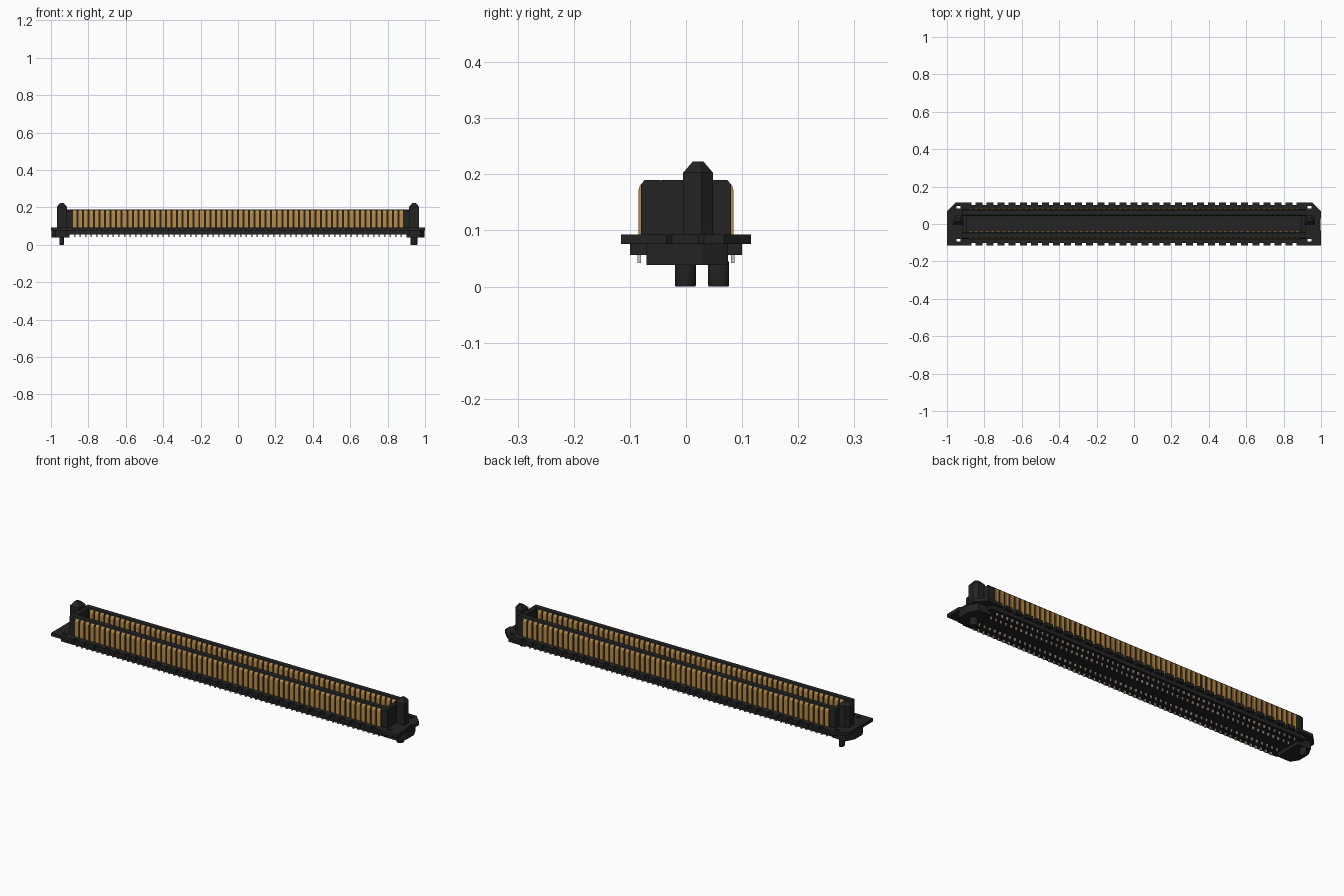
import bpy, bmesh, math

if "Cube" in bpy.data.objects:
    bpy.data.objects.remove(bpy.data.objects["Cube"])

def material(name, rgb):
    m = bpy.data.materials.new(name)
    m.diffuse_color = (*rgb, 1)
    m.use_nodes = True
    m.node_tree.nodes["Principled BSDF"].inputs["Base Color"].default_value = m.diffuse_color
    return m

BLACK = material("black plastic", (0.017, 0.017, 0.017))
GOLD = material("gold plating", (0.50, 0.26, 0.06))
TIN = material("tin", (0.60, 0.55, 0.52))

PINS, PITCH = 60, 0.0296
PIN_X = [(i - (PINS - 1) / 2) * PITCH for i in range(PINS)]

def finish(bm, name, mat):
    bmesh.ops.recalc_face_normals(bm, faces=bm.faces)
    me = bpy.data.meshes.new(name)
    bm.to_mesh(me)
    bm.free()
    me.materials.append(mat)
    ob = bpy.data.objects.new(name, me)
    bpy.context.collection.objects.link(ob)
    return ob

def loft(bm, rings):
    """Closed solid through rings holding equal numbers of points."""
    vs = [[bm.verts.new(p) for p in r] for r in rings]
    n = len(vs[0])
    bm.faces.new(vs[0])
    bm.faces.new(vs[-1])
    for a, b in zip(vs, vs[1:]):
        for i in range(n):
            j = (i + 1) % n
            bm.faces.new((a[i], a[j], b[j], b[i]))

def add_box(bm, x0, x1, y0, y1, z0, z1):
    c = [(x0, y0), (x1, y0), (x1, y1), (x0, y1)]
    loft(bm, [[(x, y, z) for x, y in c] for z in (z0, z1)])

def box(name, *d):
    bm = bmesh.new()
    add_box(bm, *d)
    return finish(bm, name, BLACK)

def prism_x(bm, profile, x0, x1):
    loft(bm, [[(x, y, z) for y, z in profile] for x in (x0, x1)])

# Flange outline with notched long edges and cut rear corners
def notched_edge(side):
    pts = []
    for i in range(30):
        cx = (i - 14.5) * 2 * PITCH
        for dx, y in ((-0.011, 0.116), (-0.011, 0.101), (0.011, 0.101), (0.011, 0.116)):
            pts.append((cx + dx, side * y))
    return pts

outline = [(-1, -0.116)] + notched_edge(-1) + [
    (1, -0.116), (1, -0.035), (0.99, -0.025), (0.99, 0.022), (1, 0.032), (1, 0.068), (0.952, 0.116)]
outline += notched_edge(1)[::-1] + [(-0.952, 0.116), (-1, 0.068)]
bm = bmesh.new()
loft(bm, [[(x, y, z) for x, y in outline] for z in (0.076, 0.093)])
flange = finish(bm, "flange", BLACK)

# Four small through holes at the flange corners
bm = bmesh.new()
for x in (-0.938, 0.938):
    for y in (-0.086, 0.09):
        add_box(bm, x - 0.011, x + 0.011, y - 0.007, y + 0.007, 0.0, 0.15)
cutter = finish(bm, "hole_cutter", BLACK)
cutter.hide_render = True
cutter.hide_viewport = True
mod = flange.modifiers.new("holes", 'BOOLEAN')
mod.operation = 'DIFFERENCE'
mod.object = cutter
mod.solver = 'EXACT'

# Lower body
box("lower_body", -0.92, 0.92, -0.1, 0.1, 0.056, 0.077)

# Two long contact rails with beveled tops
for s, name in ((-1, "front_rail"), (1, "rear_rail")):
    bm = bmesh.new()
    prof = [(0.042, 0.092), (0.080, 0.092), (0.080, 0.182), (0.074, 0.190), (0.047, 0.190), (0.042, 0.183)]
    prism_x(bm, [(s * y, z) for y, z in prof], -0.92, 0.92)
    finish(bm, name, BLACK)

for s, side in ((-1, "left"), (1, "right")):
    # End wall closing the channel
    box(side + "_end_wall", *sorted((s * 0.895, s * 0.92)), -0.045, 0.045, 0.092, 0.19)
    # Standoff block below the flange, with cut outer corners
    bm = bmesh.new()
    plan = [(0.9, -0.07), (0.975, -0.07), (0.998, -0.033), (0.998, 0.03), (0.975, 0.075), (0.9, 0.075)]
    loft(bm, [[(s * x, y, z) for x, y in plan] for z in (0.038, 0.077)])
    finish(bm, side + "_standoff", BLACK)
    # Guide post with a tapered tip
    bm = bmesh.new()
    plan = [(0.915, -0.005), (0.968, -0.005), (0.968, 0.028), (0.952, 0.048), (0.915, 0.048)]
    tip = [(0.942 + (x - 0.942) * 0.4, 0.0215 + (y - 0.0215) * 0.35) for x, y in plan]
    loft(bm, [[(s * x, y, z) for x, y in p]
              for p, z in ((plan, 0.092), (plan, 0.203), (tip, 0.223))])
    finish(bm, side + "_guide_post", BLACK)

# Locating pegs, the left one flattened
for name, x, y, rx in (("left_peg", -0.943, 0.058, 0.012), ("right_peg", 0.94, -0.001, 0.019)):
    bm = bmesh.new()
    ring = [(math.cos(math.tau * i / 24), math.sin(math.tau * i / 24)) for i in range(24)]
    loft(bm, [[(x + rx * k * c, y + 0.019 * k * d, z) for c, d in ring]
              for k, z in ((0.92, 0.0), (1, 0.003), (1, 0.045))])
    peg = finish(bm, name, BLACK)
    bpy.context.view_layer.objects.active = peg
    peg.select_set(True)
    bpy.ops.object.shade_smooth_by_angle()
    peg.select_set(False)

# Gold contacts on both faces of each rail, curling in at the top
outer = [(0.078, 0.092), (0.085, 0.092), (0.085, 0.170), (0.083, 0.178), (0.079, 0.184), (0.077, 0.180)]
inner = [(0.044, 0.092), (0.037, 0.092), (0.037, 0.170), (0.039, 0.178), (0.043, 0.185), (0.046, 0.180)]
for name, prof in (("outer_contacts", outer), ("inner_contacts", inner)):
    bm = bmesh.new()
    for s in (-1, 1):
        for x in PIN_X:
            prism_x(bm, [(s * y, z) for y, z in prof], x - 0.0095, x + 0.0095)
    finish(bm, name, GOLD)

# Solder tails under the body
bm = bmesh.new()
for y in (-0.083, -0.04, 0.04, 0.083):
    for x in PIN_X:
        add_box(bm, x - 0.004, x + 0.004, y - 0.003, y + 0.003, 0.042, 0.058)
finish(bm, "solder_tails", TIN)
